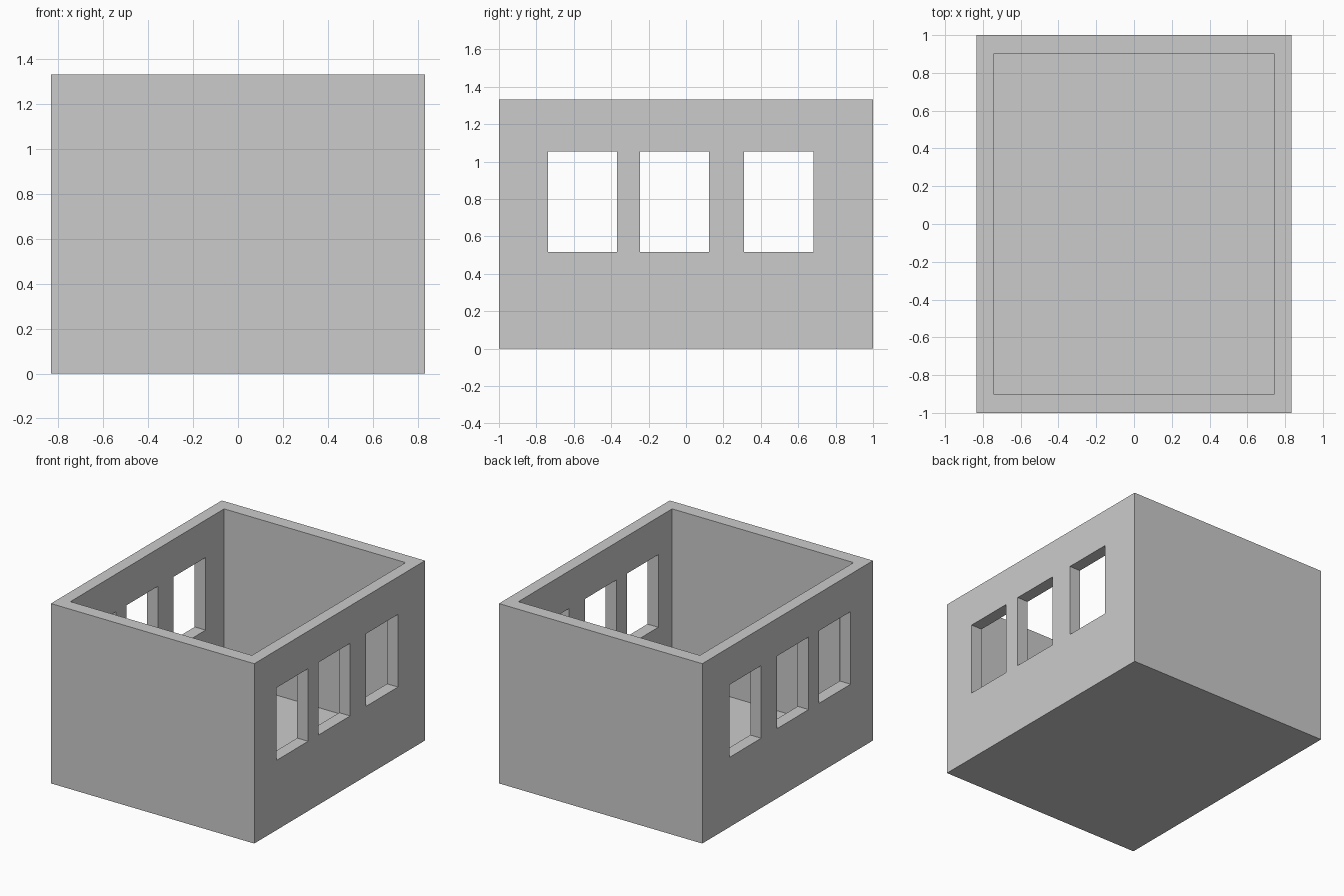
import bpy

if "Cube" in bpy.data.objects:
    bpy.data.objects.remove(bpy.data.objects["Cube"])

W, D, H = 1.667, 2.0, 1.333        # outer size
IX, IY, FLOOR = 0.744, 0.9, 0.067  # inner half sizes, floor thickness
WIN_Z = (0.517, 1.055)
WINDOWS = [(-0.738, -0.369), (-0.246, 0.123), (0.31, 0.683)]


def box(name, x, y, z):
    """Box spanning the given (min, max) ranges."""
    bpy.ops.mesh.primitive_cube_add(size=1)
    ob = bpy.context.object
    ob.name = name
    for v in ob.data.vertices:
        v.co = [r[0] if c < 0 else r[1] for c, r in zip(v.co, (x, y, z))]
    return ob


def cut(target, cutter):
    mod = target.modifiers.new(cutter.name, 'BOOLEAN')
    mod.operation = 'DIFFERENCE'
    mod.solver = 'EXACT'
    mod.object = cutter
    bpy.context.view_layer.objects.active = target
    bpy.ops.object.modifier_apply(modifier=mod.name)
    bpy.data.objects.remove(cutter)


# Open-topped room shell
room = box("room_shell", (-W / 2, W / 2), (-D / 2, D / 2), (0, H))
cut(room, box("room_hollow", (-IX, IX), (-IY, IY), (FLOOR, H + 0.5)))

# Window openings through both side walls
for y in WINDOWS:
    cut(room, box("window_opening", (-W, W), y, WIN_Z))
